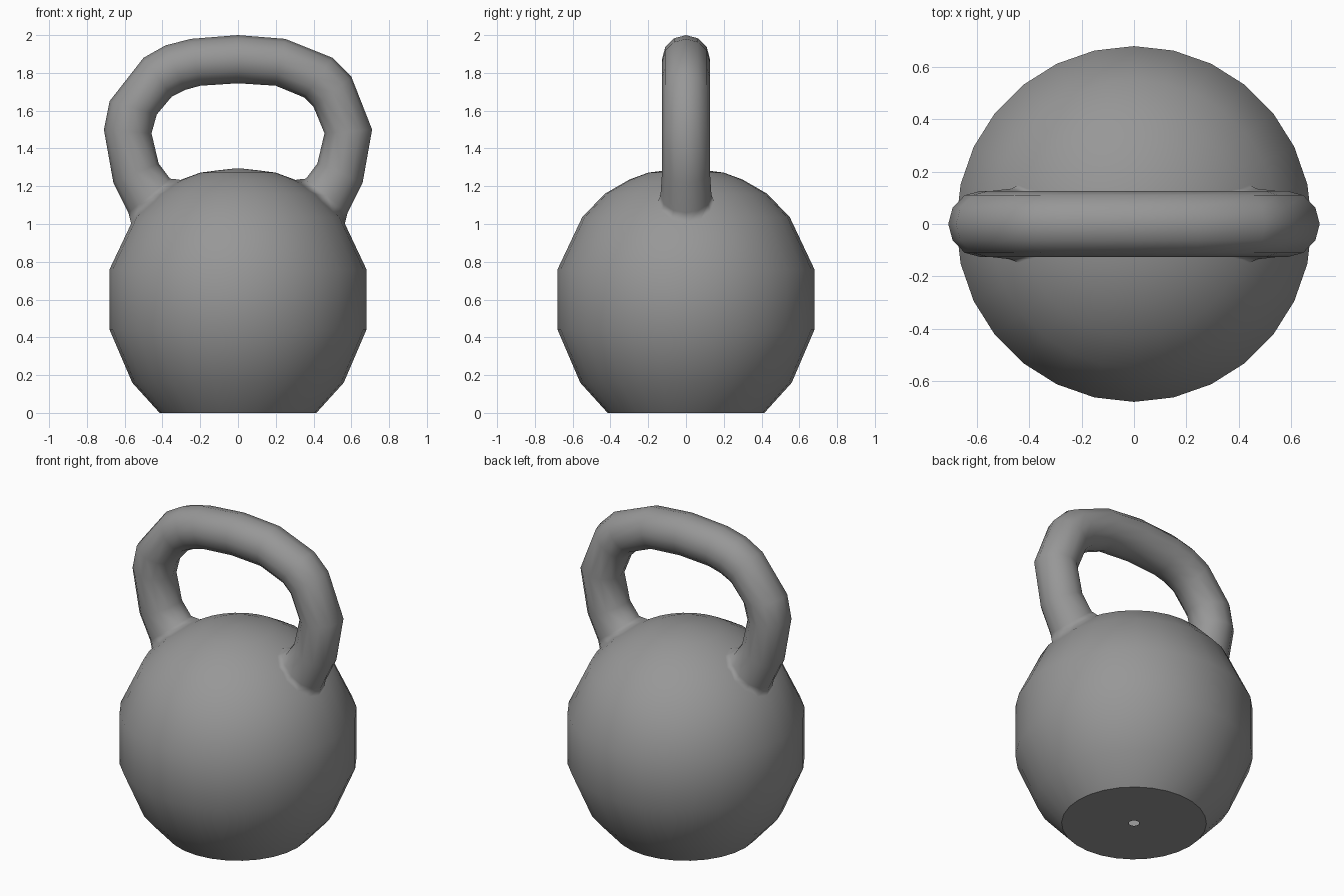
import bpy, bmesh
from math import sin, cos, pi
from mathutils import Vector

if "Cube" in bpy.data.objects:
    bpy.data.objects.remove(bpy.data.objects["Cube"])


def loft(name, rings):
    """Skin closed rings in order and cap both ends."""
    bm = bmesh.new()
    loops = [[bm.verts.new(p) for p in ring] for ring in rings]
    n = len(loops[0])
    for a, b in zip(loops, loops[1:]):
        for i in range(n):
            j = (i + 1) % n
            bm.faces.new((a[i], a[j], b[j], b[i]))
    bm.faces.new(loops[0])
    bm.faces.new(loops[-1])
    bmesh.ops.recalc_face_normals(bm, faces=bm.faces)
    mesh = bpy.data.meshes.new(name)
    bm.to_mesh(mesh)
    bm.free()
    obj = bpy.data.objects.new(name, mesh)
    bpy.context.collection.objects.link(obj)
    obj.data.materials.append(iron)
    return obj


iron = bpy.data.materials.new("dark_iron")
iron.diffuse_color = (0.31, 0.31, 0.31, 1)
iron.use_nodes = True
iron.node_tree.nodes["Principled BSDF"].inputs["Base Color"].default_value = iron.diffuse_color

# Round weight: revolved profile (radius, z), 28 sides, flat base
SIDES = 28
profile = [(0.03, 0), (0.415, 0), (0.56, 0.16), (0.68, 0.44), (0.68, 0.76),
           (0.55, 1.035), (0.43, 1.16), (0.30, 1.235), (0.20, 1.272),
           (0.10, 1.285), (0.01, 1.295)]
body = loft("kettlebell", [[(r * cos(2 * pi * i / SIDES), r * sin(2 * pi * i / SIDES), z)
                            for i in range(SIDES)] for r, z in profile])

# Handle: 12-sided sections given as outer x, z, inner x, z, half depth
foot = [(0.44, 0.92, 0.22, 1.12, 0.14), (0.565, 1.0, 0.31, 1.235, 0.15),
        (0.58, 1.06, 0.36, 1.24, 0.135), (0.66, 1.22, 0.42, 1.32, 0.127),
        (0.71, 1.50, 0.458, 1.48, 0.127)]
left_bend = [(0.68, 1.65, 0.43, 1.58, 0.127), (0.50, 1.88, 0.35, 1.675, 0.127),
             (0.385, 1.945, 0.28, 1.71, 0.127), (0.25, 1.98, 0.20, 1.732, 0.127)]
right_bend = [(0.60, 1.78, 0.40, 1.62, 0.127), (0.50, 1.88, 0.35, 1.67, 0.127),
              (0.25, 1.98, 0.20, 1.732, 0.127)]
left = [(-a, b, -c, d, w) for a, b, c, d, w in foot + left_bend]
path = left + [(0, 2.0, 0, 1.745, 0.127)] + (foot + right_bend)[::-1]


def section(ox, oz, ix, iz, w):
    return [((ox + ix) / 2 + (ox - ix) / 2 * cos(t), w * sin(t),
             (oz + iz) / 2 + (oz - iz) / 2 * cos(t))
            for t in (2 * pi * i / 12 for i in range(12))]


handle = loft("handle", [section(*s) for s in path])

# Fuse the handle into the weight
mod = body.modifiers.new("fuse", 'BOOLEAN')
mod.operation = 'UNION'
mod.solver = 'EXACT'
mod.object = handle
bpy.context.view_layer.objects.active = body
body.select_set(True)
bpy.ops.object.modifier_apply(modifier=mod.name)
bpy.data.objects.remove(handle, do_unlink=True)

# Small hole in the middle of the base
bm = bmesh.new()
bm.from_mesh(body.data)
hole = [f for f in bm.faces
        if all(v.co.z < 0.001 and v.co.xy.length < 0.04 for v in f.verts)]
bmesh.ops.delete(bm, geom=hole, context='FACES')
bm.to_mesh(body.data)
bm.free()
bpy.ops.object.shade_smooth_by_angle(angle=0.8)

# Blend the shading where the handle runs into the weight
mesh = body.data
centre = Vector((0, 0, 0.6))
normals = [n.vector.copy() for n in mesh.corner_normals]
for loop in mesh.loops:
    offset = mesh.vertices[loop.vertex_index].co - centre
    if offset.z > 0.1 and offset.length < 0.725:
        normals[loop.index] = offset.normalized()
mesh.normals_split_custom_set(normals)
